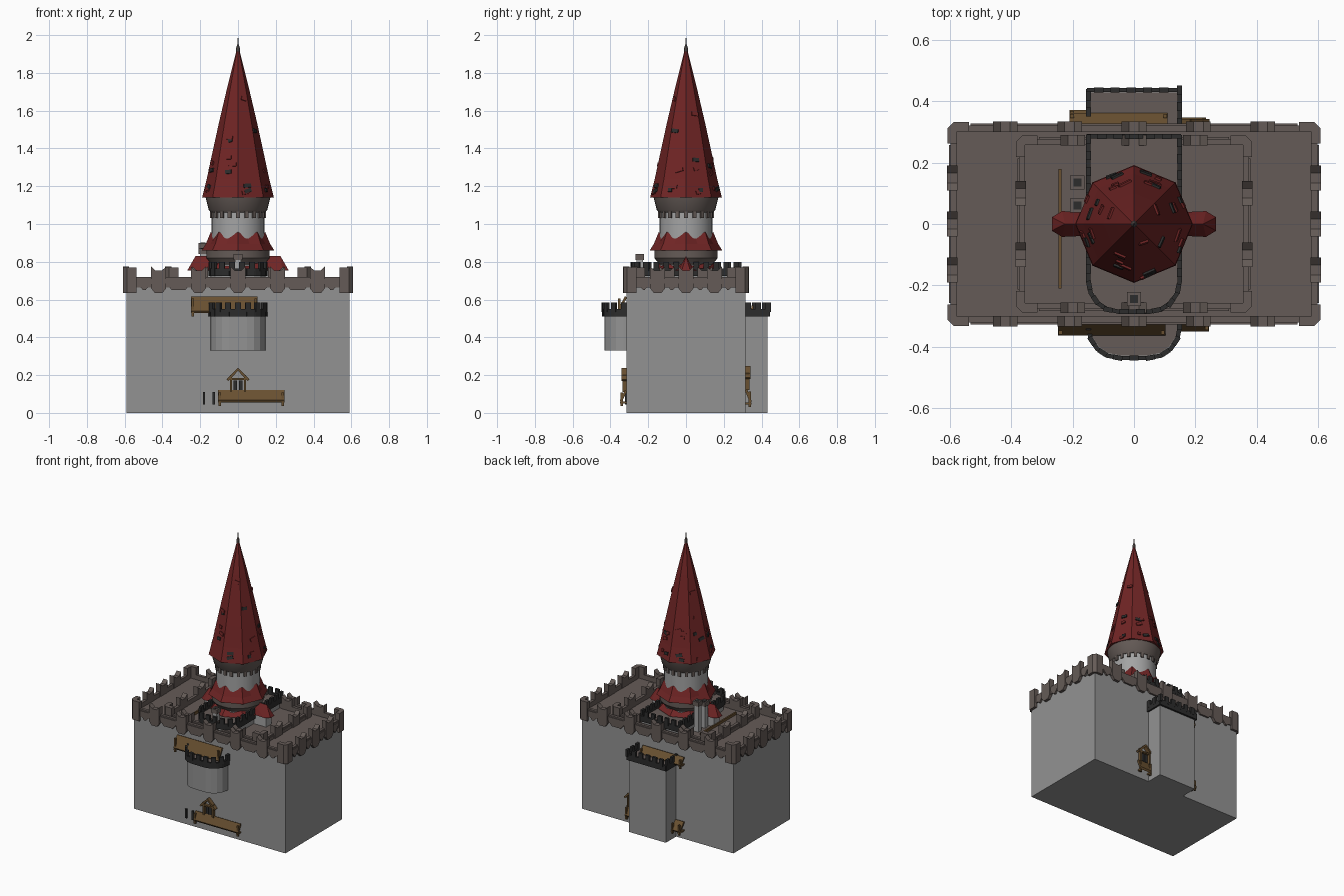
import bpy, bmesh, math, random
from mathutils import Matrix, Vector

if "Cube" in bpy.data.objects:
    bpy.data.objects.remove(bpy.data.objects["Cube"])
random.seed(4)


def material(name, *rgb):
    m = bpy.data.materials.new(name)
    m.use_nodes = True
    m.diffuse_color = (*rgb, 1)
    m.node_tree.nodes["Principled BSDF"].inputs["Base Color"].default_value = (*rgb, 1)
    return m


WALL = material("grey wall", .29, .29, .29)
PLASTER = material("pale tower", .37, .37, .37)
STONE = material("brown stone", .13, .105, .095)
RED = material("red roof", .16, .018, .018)
SLATE = material("dark slate", .025, .025, .025)
WOOD = material("wood", .14, .08, .03)


def finish(bm, name, mat, smooth=False):
    bmesh.ops.recalc_face_normals(bm, faces=bm.faces)
    me = bpy.data.meshes.new(name)
    bm.to_mesh(me)
    bm.free()
    me.materials.append(mat)
    ob = bpy.data.objects.new(name, me)
    bpy.context.collection.objects.link(ob)
    if smooth:
        bpy.ops.object.select_all(action='DESELECT')
        ob.select_set(True)
        bpy.context.view_layer.objects.active = ob
        bpy.ops.object.shade_smooth_by_angle(angle=math.radians(30))
    return ob


def prism(bm, pts, depth, M=Matrix()):
    a = [bm.verts.new(M @ Vector((x, y, 0))) for x, y in pts]
    b = [bm.verts.new(M @ Vector((x, y, depth))) for x, y in pts]
    bm.faces.new(a)
    bm.faces.new(b)
    for i in range(len(a)):
        j = (i + 1) % len(a)
        bm.faces.new((a[i], a[j], b[j], b[i]))


def box(bm, size, loc, R=Matrix()):
    M = Matrix.Translation(loc) @ R @ Matrix.Diagonal((*size, 1))
    bmesh.ops.create_cube(bm, size=1, matrix=M)


def frame(loc, n, up=Vector((0, 0, 1))):
    # Local x runs along the wall, y up and z outward
    n, t = n.normalized(), up.cross(n).normalized()
    return Matrix.Translation(loc) @ Matrix((t, n.cross(t), n)).transposed().to_4x4()


def lathe(name, profile, sides, mat, smooth=False, zig=0):
    # zig lifts every other point of the last ring, on an octagon with midpoints
    bm, rings = bmesh.new(), []
    for k, (r, z) in enumerate(profile):
        ring = []
        for i in range(sides):
            a = i * math.tau / sides
            odd = zig and i % 2
            rr = r * math.cos(math.pi / 8) if odd else r
            lift = -zig if odd and k == len(profile) - 1 else 0
            ring.append(bm.verts.new((rr * math.cos(a), rr * math.sin(a), z + lift)))
        rings.append(ring)
    for p, q in zip(rings, rings[1:]):
        for i in range(sides):
            j = (i + 1) % sides
            bm.faces.new((p[i], p[j], q[j], q[i]))
    bm.faces.new(rings[0])
    bm.faces.new(rings[-1])
    return finish(bm, name, mat, smooth)


def parapet(name, hx, hy, xs, ys, z):
    bm = bmesh.new()
    merlon = [(-.04, .025), (-.02, 0), (.02, 0), (.04, .025), (.04, .14),
              (.016, .118), (-.016, .118), (-.04, .14)]
    for k in range(4):
        n = Vector(((0, -1), (1, 0), (0, 1), (-1, 0))[k]).to_3d()
        half, dist, spots = (hx, hy, xs) if k % 2 == 0 else (hy, hx, ys)
        M = frame(n * (dist - .03) + Vector((0, 0, z)), n)
        prism(bm, [(-half + .03, .03), (half - .03, .03),
                   (half - .03, .085), (-half + .03, .085)], .02, M)
        for s in spots:
            prism(bm, merlon, .034, M @ Matrix.Translation((s, 0, -.002)))
        # Shallow corbels between the merlons
        stops = [-half + .035] + list(spots) + [half - .035]
        for a, b in zip(stops, stops[1:]):
            prism(bm, [(a + .04, .05), (a + .07, .015), (b - .07, .015),
                       (b - .04, .05), (b - .04, .075), (a + .04, .075)], .025, M)
    # Chamfered corner posts
    corner = [(0, -.07), (0, -.02), (-.02, 0), (-.07, 0), (-.07, -.03), (-.03, -.03), (-.03, -.07)]
    for sx in (-1, 1):
        for sy in (-1, 1):
            prism(bm, [(sx * (hx + x), sy * (hy + y)) for x, y in corner], .135,
                  Matrix.Translation((0, 0, z)))
    finish(bm, name, STONE)


def outline(y_front, y_back, w, r):
    # Square back, rounded front when r is given
    pts = [(w, y_back)]
    steps = 5 if r else 1
    for cx, start in ((w - r, 0), (r - w, -90)):
        for i in range(steps):
            a = math.radians(start - 90 * i / max(steps - 1, 1))
            pts.append((cx + r * math.cos(a), y_front + r + r * math.sin(a)) if r
                       else (cx, y_front))
    return pts + [(-w, y_back)]


def crown(name, pts, z, closed):
    # Dark band and merlons walking along the outline
    bm, path, walked, due = bmesh.new(), list(pts), 0, .02
    if closed:
        path.append(pts[0])
    mid = sum((Vector(p) for p in pts), Vector((0, 0))) / len(pts)
    for p, q in zip(path, path[1:]):
        p, q = Vector(p), Vector(q)
        d = q - p
        n = Vector((d.y, -d.x, 0))
        if n.xy.dot((p + q) / 2 - mid) < 0:
            n = -n
        R = frame(Vector(), n)
        c = (p + q) / 2
        box(bm, (d.length + .008, .04, .014), (c.x, c.y, z + .02), R)
        while due < walked + d.length:
            s = p + d * ((due - walked) / d.length)
            box(bm, (.03, .05, .016), (s.x, s.y, z + .05), R)
            due += .053
        walked += d.length
    finish(bm, name, SLATE)


def turret(name, pts, z0, z1, closed=False):
    bm = bmesh.new()
    prism(bm, [(x * .97, y * .985) for x, y in pts], z1 - z0 + .02, Matrix.Translation((0, 0, z0)))
    finish(bm, name + "_wall", WALL)
    bm = bmesh.new()
    prism(bm, [(x * .96, y * .98) for x, y in pts], .004, Matrix.Translation((0, 0, z1 + .02)))
    finish(bm, name + "_floor", STONE)
    crown(name + "_crown", pts, z1, closed)


# Main block with its roof deck
bm = bmesh.new()
box(bm, (1.18, .63, .68), (0, 0, .34))
finish(bm, "castle_block", WALL)
bm = bmesh.new()
box(bm, (1.17, .62, .008), (0, 0, .683))
finish(bm, "roof_deck", STONE)
parapet("outer_parapet", .608, .332, (-.42, -.21, 0, .21, .42), (-.15, 0, .15), .635)
parapet("inner_parapet", .385, .288, (-.2, 0, .2), (-.1, .1), .635)

# Turrets and the raised keep
turret("front_balcony", outline(-.437, -.31, .149, .1), .33, .51)
turret("back_turret", outline(.437, .31, .149, 0), 0, .51)
turret("keep", outline(-.286, .286, .149, .1), .65, .725, True)

# Round tower
lathe("tower_shaft", [(.14, .68), (.14, 1.08)], 32, PLASTER, True)
lathe("tower_base_eave", [(.18, .755), (.14, .8)], 16, RED, zig=.015)
lathe("tower_lower_ring", [(.14, .785), (.168, .82), (.168, .87)], 32, STONE, True)
lathe("tower_skirt_roof", [(.192, .86), (.17, .895), (.144, .958)], 16, RED, zig=.025)
lathe("tower_upper_ring", [(.143, 1.06), (.155, 1.075), (.172, 1.142)], 32, STONE, True)
ROOF = [(.19, 1.14), (.165, 1.24), (.135, 1.38), (.1, 1.54), (.06, 1.71), (.006, 1.925)]
lathe("spire_roof", ROOF, 8, RED)
lathe("finial", [(.008, 1.9), (.011, 1.93), (.004, 1.95), (.001, 1.99)], 8, STONE)
bm = bmesh.new()
for i in range(20):
    a = i * math.tau / 20
    n = Vector((math.cos(a), math.sin(a), 0))
    box(bm, (.02, .035, .014), n * .141 + Vector((0, 0, 1.05)), frame(Vector(), n))
finish(bm, "tower_ring_teeth", STONE)

# Loose shingles scattered on the spire
for name, mat, count in (("dark_shingles", SLATE, 16), ("red_shingles", RED, 22)):
    bm = bmesh.new()
    for i in range(count):
        a = (i % 8 + .5) * math.pi / 4
        k = random.choice((0, 0, 1, 1, 2, 3))
        (r0, z0), (r1, z1) = ROOF[k], ROOF[k + 1]
        f = random.uniform(.2, .8)
        r = (r0 + (r1 - r0) * f) * math.cos(math.pi / 8)
        out, side = Vector((math.cos(a), math.sin(a), 0)), Vector((-math.sin(a), math.cos(a), 0))
        n = out * (z1 - z0) + Vector((0, 0, r0 - r1))
        loc = out * r + side * random.uniform(-.2, .2) * r + Vector((0, 0, z0 + (z1 - z0) * f))
        turn = Matrix.Rotation(random.uniform(-.35, .35), 4, 'Z')
        box(bm, (random.uniform(.02, .045), .02, .014), loc, frame(Vector(), n) @ turn)
    finish(bm, name, mat)

# Side dormers
for side, s in (("left", 1), ("right", -1)):
    bm = bmesh.new()
    pts = [(.1, 0, .83), (.225, 0, .83)]
    for y in (-1, 1):
        pts += [(.1, y * .036, .755), (.235, y * .042, .755), (.268, y * .022, .755)]
    verts = [bm.verts.new((s * x, y, z)) for x, y, z in pts]
    bmesh.ops.convex_hull(bm, input=verts)
    finish(bm, side + "_dormer_roof", RED)
    bm = bmesh.new()
    box(bm, (.13, .06, .09), (s * .175, 0, .715))
    finish(bm, side + "_dormer_wall", PLASTER)

# Chimneys: shaft, cap and dark flue
for i, (x, y, top) in enumerate(((-.185, .135, .9), (-.185, .06, .87), (0, -.245, .84))):
    for part, w, z0, z1, mat in (("shaft", .034, .68, top - .02, PLASTER),
                                 ("cap", .046, top - .03, top, STONE),
                                 ("flue", .026, top, top + .002, SLATE)):
        bm = bmesh.new()
        box(bm, (w, w, z1 - z0), (x, y, (z0 + z1) / 2))
        finish(bm, f"chimney_{part}_{i + 1}", mat)


def lean_to(name, x0, x1, z0, z1, out, s):
    # Sloping boards on the wall facing s, with end brackets
    bm = bmesh.new()
    y = .312
    M = Matrix.Translation((x0, 0, 0)) @ Matrix(((0, 0, 1, 0), (1, 0, 0, 0), (0, 1, 0, 0), (0, 0, 0, 1)))
    prism(bm, [(s * y, z1), (s * (y + .012), z1 + .005), (s * (y + out), z0 + .012),
               (s * (y + out - .008), z0)], x1 - x0, M)
    for x in (x0 + .008, x1 - .008):
        box(bm, (.012, .012, z1 - z0 + .012), (x, s * (y + out - .01), (z0 + z1) / 2 - .012))
        box(bm, (.012, out, .01), (x, s * (y + out / 2), z0))
    finish(bm, name, WOOD)


def gable(name, x, z, s):
    # Small pitched hood over a dark opening
    bm = bmesh.new()
    for k in (-1, 1):
        box(bm, (.085, .03, .012), (x + k * .027, s * .327, z - .027), Matrix.Rotation(k * .8, 4, 'Y'))
        box(bm, (.011, .022, .09), (x + k * .036, s * .325, z - .075))
    box(bm, (.085, .02, .01), (x, s * .325, z - .05))
    finish(bm, name + "_frame", WOOD)
    bm = bmesh.new()
    for k in (-1, 1):
        box(bm, (.02, .009, .055), (x + k * .014, s * .319, z - .085))
    finish(bm, name + "_opening", SLATE)


lean_to("front_upper_hood", -.248, .102, .528, .612, .052, -1)
lean_to("front_lower_hood", -.105, .245, .055, .115, .038, -1)
gable("front_gable", 0, .23, -1)
lean_to("back_upper_hood", -.21, .11, .525, .575, .05, 1)
lean_to("back_lower_hood", -.21, -.14, .06, .12, .06, 1)
lean_to("back_side_hood", .14, .235, .05, .12, .036, 1)
gable("back_gable", .185, .24, 1)

# Narrow window slits and the roof beam
bm = bmesh.new()
for x in (-.18, -.128):
    box(bm, (.013, .009, .065), (x, -.319, .078))
finish(bm, "window_slits", SLATE)
bm = bmesh.new()
box(bm, (.01, .39, .02), (-.242, -.015, .695))
finish(bm, "roof_beam", WOOD)
